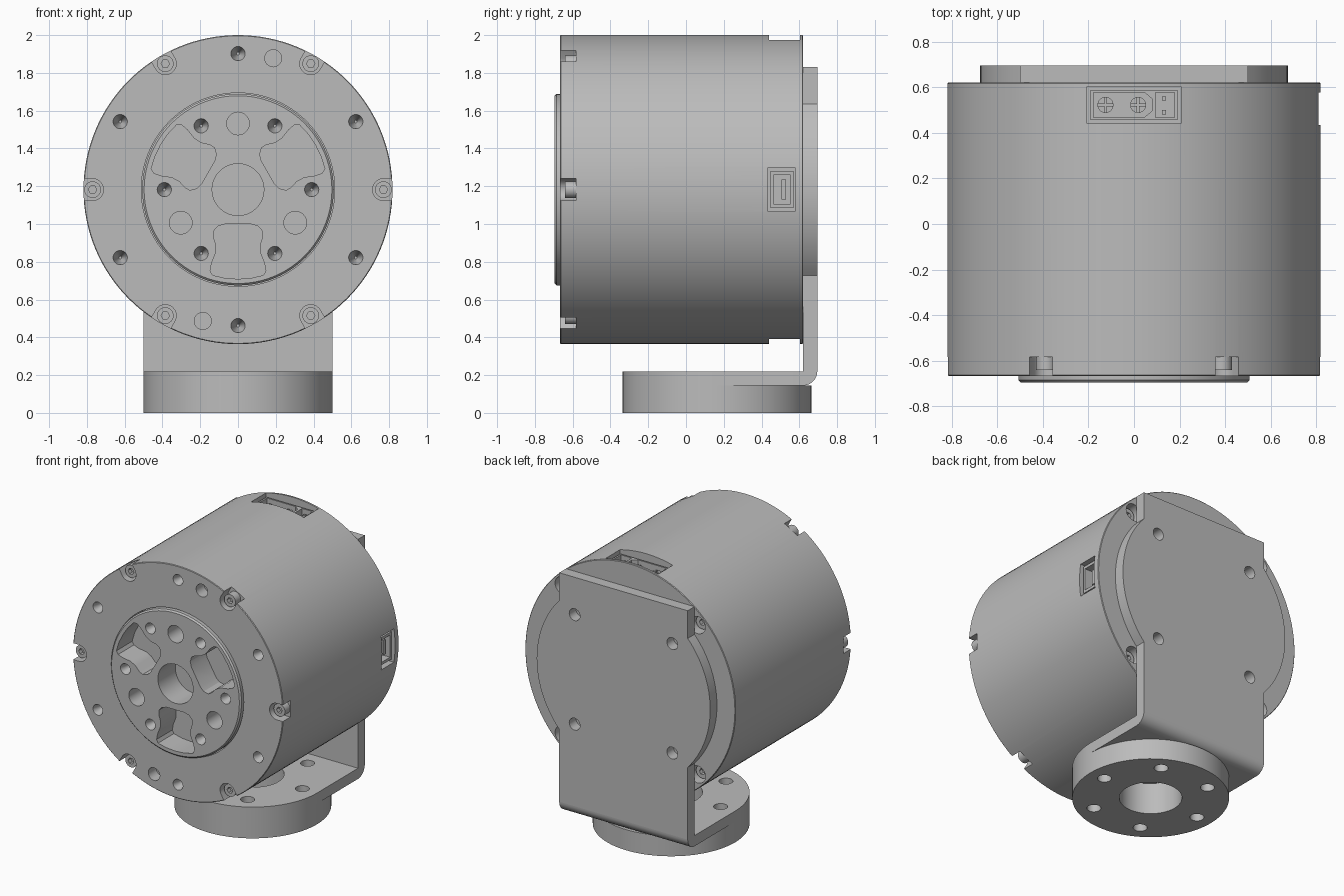
import bpy, bmesh
from math import sin, cos, pi, radians, sqrt, asin
from mathutils import Vector

if "Cube" in bpy.data.objects:
    bpy.data.objects.remove(bpy.data.objects["Cube"])

CZ = 1.182          # height of the motor axis
R = 0.818           # housing radius
FRONT, BACK, PLATE = -0.667, 0.62, 0.695

grey = bpy.data.materials.new("plain_grey")
grey.use_nodes = True
grey.diffuse_color = (0.5, 0.5, 0.5, 1)
grey.node_tree.nodes["Principled BSDF"].inputs["Base Color"].default_value = (0.5, 0.5, 0.5, 1)


def arc(cx, cy, r, a0, a1, n):
    return [(cx + r * cos(radians(a0 + (a1 - a0) * i / n)),
             cy + r * sin(radians(a0 + (a1 - a0) * i / n))) for i in range(n + 1)]


def circle(cx, cy, r, n=32):
    return arc(cx, cy, r, 0, 360, n)[:-1]


def rect(u0, u1, v0, v1):
    return [(u0, v0), (u1, v0), (u1, v1), (u0, v1)]


def polar(r, deg):
    return r * cos(radians(deg)), CZ + r * sin(radians(deg))


def turn(points, deg):
    """Rotate axis-centred points about the motor axis."""
    c, s = cos(radians(deg)), sin(radians(deg))
    return [(u * c - v * s, CZ + u * s + v * c) for u, v in points]


def flip(points, axis, lo, hi):
    """Mirror a vertical prism from the top of the housing to the bottom."""
    return points, axis, 2 * CZ - hi, 2 * CZ - lo


def make_mesh(name, prisms):
    """Each prism is (outline, axis, start, end, optional end scale)."""
    bm = bmesh.new()
    for points, axis, lo, hi, *rest in prisms:
        k = rest[0] if rest else 1
        mid = sum((Vector(p) for p in points), Vector((0, 0))) / len(points)
        ends = [(lo, [Vector(p) for p in points]),
                (hi, [mid + (Vector(p) - mid) * k for p in points])]
        rings = []
        for t, ring in ends:
            place = {"X": lambda p: (t, p.x, p.y), "Y": lambda p: (p.x, t, p.y),
                     "Z": lambda p: (p.x, p.y, t)}[axis]
            rings.append([bm.verts.new(place(p)) for p in ring])
        a, b = rings
        bm.faces.new(a)
        bm.faces.new(b)
        for i in range(len(a)):
            j = (i + 1) % len(a)
            bm.faces.new((a[i], a[j], b[j], b[i]))
    bmesh.ops.recalc_face_normals(bm, faces=bm.faces)
    mesh = bpy.data.meshes.new(name)
    bm.to_mesh(mesh)
    bm.free()
    obj = bpy.data.objects.new(name, mesh)
    bpy.context.scene.collection.objects.link(obj)
    return obj


def build(name, prisms, cuts=(), bevel=0):
    obj = make_mesh(name, prisms)
    obj.data.materials.append(grey)
    cutter = None
    if bevel:
        mod = obj.modifiers.new("edge", "BEVEL")
        mod.width, mod.segments = bevel, 1
        mod.limit_method, mod.angle_limit = "ANGLE", radians(40)
    if cuts:
        cutter = make_mesh(name + "_cutter", cuts)
        cutter.hide_render = True
        mod = obj.modifiers.new("cut", "BOOLEAN")
        mod.operation, mod.solver, mod.object = "DIFFERENCE", "EXACT", cutter
    graph = bpy.context.evaluated_depsgraph_get()
    graph.update()
    mesh = bpy.data.meshes.new_from_object(obj.evaluated_get(graph))
    obj.modifiers.clear()
    obj.data = mesh
    mesh.name = name
    if cutter:
        bpy.data.objects.remove(cutter)
    mesh.polygons.foreach_set("use_smooth", [True] * len(mesh.polygons))
    mesh.set_sharp_from_angle(angle=radians(30))
    return obj


# Housing: rotor seat, rim notches, tapped holes and connector pockets
sixths = range(0, 360, 60)
notch = arc(0.77, 0, 0.058, 90, 270, 12) + [(0.9, -0.058), (0.9, 0.058)]
rear = [(sx * 0.525, CZ + sz * 0.525) for sx in (-1, 1) for sz in (-1, 1)]
top_pocket = (rect(-0.205, 0.205, 0.44, 0.603), "Z", 1.78, 2.1)
side_pocket = (rect(0.435, 0.577, 1.065, 1.3), "X", 0.66, 0.9)
cuts = [(circle(0, CZ, 0.512, 96), "Y", -0.8, -0.46)]
cuts += [(turn(notch, a), "Y", -0.8, -0.583) for a in sixths]
cuts += [(circle(*polar(0.72, a + 30), 0.038), "Y", FRONT - 0.001, -0.56, 0.2) for a in sixths]
cuts += [(circle(*polar(0.72, a), 0.045), "Y", -0.8, -0.58) for a in (75, 255)]
cuts += [(circle(u, v, 0.06), "Y", 0.5, 0.8) for u, v in rear]
cuts += [top_pocket, flip(*top_pocket), side_pocket]
build("housing", [(circle(0, CZ, R, 128), "Y", FRONT, BACK)], cuts, 0.004)

# Rotor: centre bore, three lobed pockets, plain and tapped holes
half = [(0.07, 0.183), (0.105, 0.193), (0.13, 0.22), (0.13, 0.25), (0.117, 0.29),
        (0.118, 0.335), (0.14, 0.39), (0.147, 0.43), (0.135, 0.453), (0.07, 0.468)]
lobe = half + [(0, 0.473)] + [(-u, v) for u, v in reversed(half)]
cuts = [(circle(0, CZ, 0.137, 48), "Y", -0.8, -0.5)]
cuts += [(turn(lobe, a), "Y", -0.8, -0.52) for a in (-60, 60, 180)]
cuts += [(circle(*polar(0.35, a), 0.06), "Y", -0.8, -0.56) for a in (90, 210, 330)]
cuts += [(circle(*polar(0.39, a), 0.038), "Y", -0.696, -0.59, 0.2) for a in sixths]
build("rotor", [(circle(0, CZ, 0.507, 96), "Y", -0.695, -0.455)], cuts, 0.01)

# Socket-head screws on both ends
spots = [polar(0.77, a) for a in sixths]
build("front_screws", [(circle(u, v, 0.044), "Y", -0.64, -0.58) for u, v in spots],
      [(circle(u, v, 0.022, 6), "Y", -0.7, -0.61) for u, v in spots])
build("rear_screws", [(circle(u, v, 0.047), "Y", 0.495, 0.57) for u, v in rear],
      [(circle(u, v, 0.022, 6), "Y", 0.54, 0.7) for u, v in rear])

# Power connectors in the top and bottom pockets
shell = (rect(-0.19, 0.19, 0.457, 0.588), "Z", 1.77, 1.955)
key = [(-0.178, 0.468), (0.045, 0.468), (0.078, 0.495), (0.078, 0.55), (0.045, 0.577), (-0.178, 0.577)]
wells = [(key, "Z", 1.84, 2.1), (rect(0.095, 0.178, 0.468, 0.577), "Z", 1.84, 2.1)]
pins = [(circle(u, 0.522, 0.035, 24), "Z", 1.83, 1.935) for u in (-0.125, 0.018)]
pins += [(rect(0.123, 0.141, v - 0.009, v + 0.009), "Z", 1.83, 1.93) for v in (0.49, 0.55)]
slits = []
for u in (-0.125, 0.018):
    cross = [(0.04, 0.005), (0.005, 0.005), (0.005, 0.04), (-0.005, 0.04), (-0.005, 0.005), (-0.04, 0.005)]
    cross += [(-a, -b) for a, b in cross]
    slits.append(([(u + a, 0.522 + b) for a, b in cross], "Z", 1.87, 2.1))
for side, put in (("top", lambda *p: p), ("bottom", flip)):
    build(side + "_connector", [put(*shell)], [put(*w) for w in wells])
    build(side + "_connector_pins", [put(*p) for p in pins], [put(*s) for s in slits])

# Signal connector on the left side
build("side_connector", [(rect(0.448, 0.568, 1.085, 1.28), "X", 0.65, 0.795)],
      [(rect(0.462, 0.554, 1.105, 1.26), "X", 0.7, 0.9)])
build("side_connector_tongue", [(rect(0.505, 0.53, 1.13, 1.235), "X", 0.69, 0.775)])

# Bracket: upright plate with round bulge, bend and foot
B = 0.675
ang = asin(sqrt(B * B - 0.25) / B) * 180 / pi
outline = [(0.5, 0.22)] + arc(0, CZ, B, -ang, ang, 24) + [(0.5, 1.83), (-0.5, 1.83)]
outline += arc(0, CZ, B, 180 - ang, 180 + ang, 24) + [(-0.5, 0.22)]
build("bracket_upright", [(outline, "Y", BACK, PLATE)],
      [(circle(sx * 0.38, CZ + sz * 0.385, 0.042), "Y", 0.5, 0.8) for sx in (-1, 1) for sz in (-1, 1)])
build("bracket_bend", [([(BACK, 0.22)] + arc(BACK, 0.22, 0.075, -90, 0, 12), "X", -0.5, 0.5)])
FY = 0.165
holes = [(circle(0.385 * cos(radians(a)), FY + 0.385 * sin(radians(a)), 0.045), "Z", -0.1, 0.4)
         for a in sixths] + [(circle(0, FY, 0.2, 48), "Z", -0.1, 0.4)]
build("bracket_foot", [(arc(0, FY, 0.5, 180, 360, 48) + [(0.5, BACK), (-0.5, BACK)], "Z", 0.145, 0.22)], holes)

# Round base flange under the foot
build("base_flange", [(circle(0, FY, 0.5, 96), "Z", 0, 0.145)], holes)
